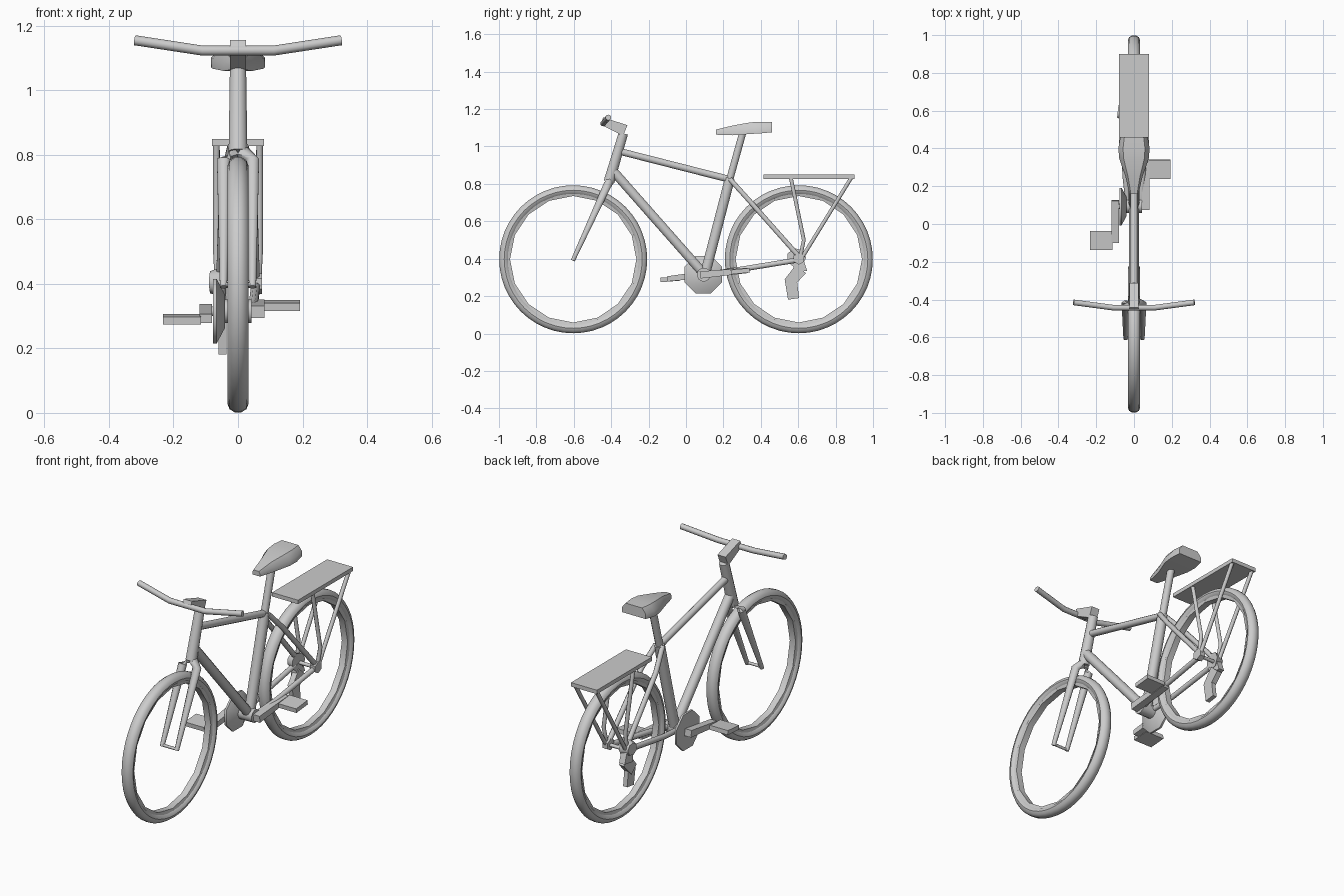
import bpy, math
from mathutils import Vector

if "Cube" in bpy.data.objects:
    bpy.data.objects.remove(bpy.data.objects["Cube"])


def add(name, verts, faces, angle=40):
    me = bpy.data.meshes.new(name)
    me.from_pydata([tuple(v) for v in verts], [], faces)
    me.shade_smooth()
    me.set_sharp_from_angle(angle=math.radians(angle))
    ob = bpy.data.objects.new(name, me)
    bpy.context.collection.objects.link(ob)
    return ob


def loft(name, rings, angle=40):
    """Skin equal-sized rings of points and cap both ends."""
    n = len(rings[0])
    verts = [v for r in rings for v in r]
    faces = [(i * n + j, i * n + (j + 1) % n, (i + 1) * n + (j + 1) % n, (i + 1) * n + j)
             for i in range(len(rings) - 1) for j in range(n)]
    faces += [tuple(range(n))[::-1], tuple(range(len(verts) - n, len(verts)))]
    return add(name, verts, faces, angle)


def tube(name, pts, radii, n=10):
    """Round tube through points, one radius per point."""
    pts = [Vector(p) for p in pts]
    if not isinstance(radii, (list, tuple)):
        radii = [radii] * len(pts)
    rings = []
    for i, p in enumerate(pts):
        d = (pts[min(i + 1, len(pts) - 1)] - pts[max(i - 1, 0)]).normalized()
        ref = Vector((1, 0, 0)) if abs(d.x) < 0.7 else Vector((0, 0, 1))
        u = d.cross(ref).normalized()
        w = d.cross(u)
        rings.append([p + radii[i] * (u * math.cos(a) + w * math.sin(a))
                      for a in (2 * math.pi * (k + .5) / n for k in range(n))])
    return loft(name, rings, 50)


def bar(name, a, b, x0, x1, ha, hb):
    """Flat bar in the side plane from a to b (y, z), spanning x0..x1."""
    a, b = Vector(a), Vector(b)
    d = (b - a).normalized()
    p = Vector((-d.y, d.x))
    rings = []
    for c, h in ((a, ha), (b, hb)):
        lo, hi = c - p * h, c + p * h
        rings.append([(x0, *lo), (x1, *lo), (x1, *hi), (x0, *hi)])
    return loft(name, rings)


def ring(name, y, profile, segs):
    """Closed profile (x, radius) spun around the wheel axle."""
    n = len(profile)
    verts, faces = [], []
    for i in range(segs):
        a = 2 * math.pi * i / segs
        verts += [(x, y + r * math.sin(a), 0.397 + r * math.cos(a)) for x, r in profile]
        k = (i + 1) % segs
        faces += [(i * n + j, i * n + (j + 1) % n, k * n + (j + 1) % n, k * n + j)
                  for j in range(n)]
    return add(name, verts, faces)


# Wheels
tyre = [(0.0325 * math.cos(a), 0.369 + 0.028 * math.sin(a))
        for a in (2 * math.pi * k / 10 for k in range(10))]
rim = [(-0.024, 0.362), (0.024, 0.362), (0.018, 0.338), (-0.018, 0.338)]
for label, y in (("front", -0.603), ("rear", 0.603)):
    ring(label + "_tyre", y, tyre, 48)
    ring(label + "_rim", y, rim, 16)

# Frame tubes
tube("head_tube", [(0, -0.412, 0.81), (0, -0.335, 1.07)], [0.03, 0.026], 12)
tube("top_tube", [(0, -0.36, 0.975), (0, 0.23, 0.825)], 0.019)
tube("down_tube", [(0, -0.395, 0.875), (0, 0.09, 0.325)], 0.026)
tube("seat_tube", [(0, 0.1, 0.31), (0, 0.235, 0.83)], 0.028)
tube("seat_post", [(0, 0.23, 0.81), (0, 0.305, 1.08)], 0.02)
tube("bottom_bracket", [(-0.042, 0.095, 0.315), (0.042, 0.095, 0.315)], 0.037, 12)
tube("crank_axle", [(-0.1, 0.095, 0.315), (0.06, 0.095, 0.315)], 0.015)

# Mirrored stays, fork legs and rack legs
for side, s in (("left", -1), ("right", 1)):
    tube(side + "_seat_stay", [(s * 0.02, 0.235, 0.825), (s * 0.045, 0.33, 0.72),
                               (s * 0.055, 0.61, 0.405)], 0.014, 8)
    tube(side + "_chain_stay", [(s * 0.03, 0.1, 0.315), (s * 0.048, 0.26, 0.338),
                                (s * 0.055, 0.61, 0.395)], 0.015, 8)
    tube(side + "_fork_leg", [(s * 0.012, -0.41, 0.81), (s * 0.044, -0.425, 0.783),
                              (s * 0.045, -0.605, 0.39)], [0.023, 0.023, 0.012], 8)
    tube(side + "_rack_front_leg", [(s * 0.067, 0.56, 0.835), (s * 0.067, 0.63, 0.5),
                                    (s * 0.062, 0.61, 0.405)], 0.011, 8)
    tube(side + "_rack_rear_leg", [(s * 0.067, 0.885, 0.835), (s * 0.062, 0.62, 0.405)],
         0.011, 8)
tube("front_axle", [(-0.045, -0.603, 0.397), (0.045, -0.603, 0.397)], 0.008, 8)
tube("rear_axle", [(-0.06, 0.603, 0.397), (0.06, 0.603, 0.397)], 0.01, 8)
tube("right_dropout", [(0.042, 0.603, 0.4), (0.074, 0.603, 0.4)], 0.032, 6)

# Rack plate
bar("rack_plate", (0.415, 0.838), (0.9, 0.838), -0.08, 0.08, 0.011, 0.011)

# Drivetrain
tube("chainring", [(-0.077, 0.092, 0.315), (-0.066, 0.092, 0.315), (-0.04, 0.092, 0.315)],
     [0.108, 0.108, 0.055], 8)
tube("cassette", [(-0.086, 0.595, 0.405), (-0.04, 0.59, 0.405)], [0.035, 0.052], 7)
bar("derailleur_upper", (0.6, 0.40), (0.61, 0.33), -0.075, -0.04, 0.025, 0.038)
bar("derailleur_cage", (0.615, 0.345), (0.55, 0.27), -0.065, -0.035, 0.035, 0.03)
bar("derailleur_tip", (0.56, 0.29), (0.575, 0.185), -0.06, -0.035, 0.032, 0.03)

# Cranks and pedals
bar("right_crank", (0.075, 0.313), (0.33, 0.337), 0.04, 0.082, 0.019, 0.014)
bar("left_crank", (0.125, 0.319), (-0.1, 0.292), -0.12, -0.08, 0.019, 0.014)
bar("right_pedal", (0.24, 0.328), (0.34, 0.338), 0.075, 0.192, 0.012, 0.012)
bar("left_pedal", (-0.137, 0.286), (-0.037, 0.294), -0.232, -0.115, 0.012, 0.012)

# Stem and handlebar
bar("stem", (-0.325, 1.085), (-0.45, 1.137), -0.025, 0.025, 0.031, 0.02)
tube("handlebar", [(-0.32, -0.415, 1.155), (-0.11, -0.443, 1.123),
                   (0.11, -0.443, 1.123), (0.32, -0.415, 1.155)], 0.0155)

# Seat: sections of (y, half width, bottom z, top z)
loft("seat", [[(-w, y, b), (w, y, b), (w, y, (b + t) / 2), (w * .7, y, t),
               (-w * .7, y, t), (-w, y, (b + t) / 2)]
              for y, w, b, t in ((0.16, 0.024, 1.063, 1.09), (0.25, 0.045, 1.06, 1.112),
                                 (0.345, 0.078, 1.067, 1.129), (0.4, 0.083, 1.07, 1.132),
                                 (0.46, 0.073, 1.076, 1.132))])
